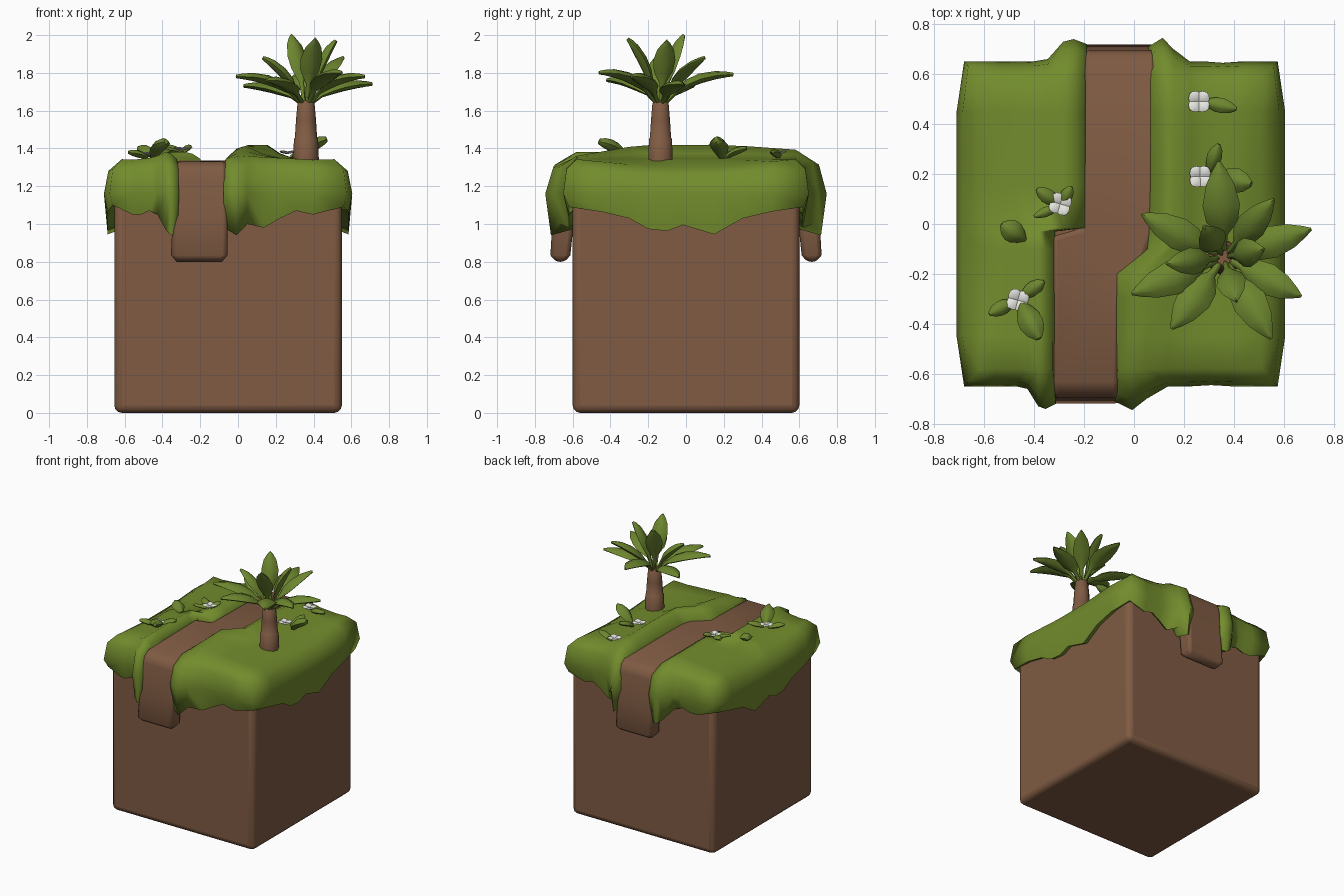
import bpy, bmesh, math
from mathutils import Vector

if "Cube" in bpy.data.objects:
    bpy.data.objects.remove(bpy.data.objects["Cube"])


def mat(name, c):
    m = bpy.data.materials.new(name)
    m.diffuse_color = (*c, 1)
    m.use_nodes = True
    m.node_tree.nodes["Principled BSDF"].inputs["Base Color"].default_value = m.diffuse_color
    return m


GRASS = mat("grass green", (0.17, 0.262, 0.026))
DIRT = mat("dirt brown", (0.215, 0.105, 0.056))
LEAF = mat("leaf green", (0.15, 0.235, 0.028))
WHITE = mat("petal white", (0.8, 0.8, 0.76))


def finish(bm, name, material, angle=45, bevel=0):
    bmesh.ops.recalc_face_normals(bm, faces=bm.faces)
    me = bpy.data.meshes.new(name)
    bm.to_mesh(me)
    bm.free()
    me.materials.append(material)
    ob = bpy.data.objects.new(name, me)
    bpy.context.collection.objects.link(ob)
    bpy.ops.object.select_all(action='DESELECT')
    ob.select_set(True)
    bpy.context.view_layer.objects.active = ob
    if bevel:
        b = ob.modifiers.new("round", 'BEVEL')
        b.width, b.segments, b.limit_method = bevel, 3, 'ANGLE'
        b.angle_limit = math.radians(50)
    bpy.ops.object.shade_smooth_by_angle(angle=math.radians(angle))
    return ob


def loft(bm, rings):
    """Skin closed rings of points and cap both ends."""
    rs = [[bm.verts.new(p) for p in r] for r in rings]
    n = len(rs[0])
    for a, b in zip(rs, rs[1:]):
        for i in range(n):
            bm.faces.new((a[i], a[(i + 1) % n], b[(i + 1) % n], b[i]))
    bm.faces.new(rs[0])
    bm.faces.new(rs[-1])


def interp(t, table):
    for (a, va), (b, vb) in zip(table, table[1:]):
        if t <= b:
            return va + (vb - va) * max(0, (t - a) / (b - a))
    return table[-1][1]


# dirt block
bm = bmesh.new()
loft(bm, [[(x, y, z) for x, y in ((-.655, -.6), (.55, -.6), (.55, .6), (-.655, .6))]
          for z in (0, 1.25)])
finish(bm, "dirt_block", DIRT, 60, 0.04)

# path draped over the block: left (x, y), right (x, y), top z, under y, under z
path = [(-.325, -.69, -.085, -.69, .80, -.64, .80),
        (-.355, -.718, -.055, -.718, .835, -.612, .835),
        (-.345, -.705, -.055, -.705, 1.05, -.59, 1.05),
        (-.33, -.695, -.06, -.695, 1.25, -.58, 1.15),
        (-.325, -.68, -.06, -.68, 1.30, -.57, 1.19),
        (-.325, -.63, -.06, -.63, 1.33, -.55, 1.2),
        (-.33, -.05, -.05, -.23, 1.335, None, 1.2),
        (-.22, -.02, .03, -.18, 1.335, None, 1.2),
        (-.21, .06, .08, -.04, 1.335, None, 1.2),
        (-.20, .63, .09, .63, 1.33, .55, 1.2),
        (-.20, .68, .09, .68, 1.30, .57, 1.19),
        (-.20, .695, .09, .695, 1.25, .58, 1.15),
        (-.205, .705, .095, .705, 1.05, .59, 1.05),
        (-.21, .718, .10, .718, .835, .612, .835),
        (-.18, .69, .07, .69, .80, .64, .80)]
bm = bmesh.new()
loft(bm, [[(lx, ly, z), (rx, ry, z), (rx, uy or ry, uz), (lx, uy or ly, uz)]
          for lx, ly, rx, ry, z, uy, uz in path])
finish(bm, "dirt_path", DIRT, 50, 0.025)

# grass halves: top patch between path and outer side, with a drooping skirt
US = [0, .1, .2, .35, .5, .65, .8, 1]
YS = [-.58, -.45, -.3, -.2, -.1, -.03, -.015, .15, .3, .45, .58]
INNER = {-1: [(-.03, -.325), (-.015, -.2)], 1: [(-.2, -.065), (-.1, .06), (.1, .07)]}
OUTER = {-1: -.615, 1: .51}
END_DROP = {-1: [.95, .94, .97, 1.05, 1.07, 1.05, 1.05, 1.10],
            1: [.98, .94, 1.0, .98, 1.03, 1.07, 1.05, 1.09]}
END_OUT = {-1: [.72, .74, .73, .66, .65, .65, .65, .65], 1: [.71, .745, .70, .65, .65, .645, .65, .65]}
SIDE_DROP = [(0, 1.0), (.15, .945), (.3, 1.03), (.6, 1.10)]


def inner(s, y):
    return interp(y, INNER[s])


def height(s, u, y):
    ridge = interp(u, [(0, 0), (.1, .75), (.2, 1), (.35, .35), (.5, 0)])
    base = interp(u, [(0, 1.345), (.5, 1.35), (.8, 1.34), (1, 1.30 + .1 * max(0, abs(y) - .15))])
    if s > 0:
        amp = interp(y, [(-.6, .01), (-.25, .07), (.25, .07), (.6, .045)])
    else:
        amp = .035
    return base + amp * ridge


def ground(x, y):
    s = -1 if x < -.1 else 1
    return height(s, (x - inner(s, y)) / (OUTER[s] - inner(s, y)), y)


def grass(s, name):
    bm = bmesh.new()
    g = {}
    nu, ny = len(US) - 1, len(YS) - 1
    for j, y in enumerate(YS):
        for i, u in enumerate(US):
            xi = inner(s, y)
            g[i, j] = bm.verts.new((xi + (OUTER[s] - xi) * u, y, height(s, u, y)))
    for j in range(ny):
        for i in range(nu):
            bm.faces.new((g[i, j], g[i + 1, j], g[i + 1, j + 1], g[i, j + 1]))
    loop = ([(i, 0) for i in range(nu)] + [(nu, j) for j in range(ny)]
            + [(i, ny) for i in range(nu, 0, -1)] + [(0, j) for j in range(ny, 0, -1)])
    rings = [[g[k] for k in loop], [], [], [], []]
    for i, j in loop:
        x, y, z = g[i, j].co
        end = j in (0, ny)
        sy = (-1 if j == 0 else 1) if end else 0
        if end:
            drop, out = END_DROP[s][i], END_OUT[s][i]
        elif i == nu:
            drop, out = interp(abs(y), SIDE_DROP), 0
        else:
            drop, out = 1.2, 0
        full = x
        if i == nu:
            full = x + s * (.095 if not end else .065)
        elif i == 0:
            full = x - s * .012
        fy = sy * out if end else y
        mid = 1.19 if (end or i == nu) else 1.27
        low = x + (s * .075 if i == nu and not end else (full - x) * .75)
        yl = sy * max(.62, out - .03) if end else y
        pts = [(x + (full - x) * .75, y + (fy - y) * .75, z * .65 + mid * .35),
               (full, fy, mid - .03), (low, yl, drop),
               (x + (-s * .03 if i == nu else 0), sy * .57 if end else y, drop + .04)]
        for r, p in zip(rings[1:], pts):
            r.append(bm.verts.new(p))
    n = len(loop)
    for a, b in zip(rings, rings[1:]):
        for k in range(n):
            bm.faces.new((a[k], a[(k + 1) % n], b[(k + 1) % n], b[k]))
    finish(bm, name, GRASS, 80)


grass(-1, "grass_left")
grass(1, "grass_right")


# pointed leaf following a bent centre line
SHAPE = [(0, .16), (.25, .25), (.42, .85), (.6, 1), (.8, .75), (.93, .36), (1, .08)]
BLOB = [(0, .3), (.2, .65), (.45, .95), (.65, 1), (.85, .75), (1, .25)]


def leaf(bm, base, tip, width, thick, lift=.8, shape=SHAPE):
    a, c = Vector(base), Vector(tip)
    d = c - a
    b = a + Vector((d.x * .35, d.y * .35, d.z * lift))
    side = Vector((-d.y, d.x, 0)).normalized()
    rings = []
    for t, w in shape:
        p = a * (1 - t) ** 2 + b * 2 * t * (1 - t) + c * t * t
        tan = ((b - a) * (1 - t) + (c - b) * t).normalized()
        up = tan.cross(side).normalized()
        if up.z < 0:
            up = -up
        s, h = side * width / 2 * w, up * thick / 2 * (w * .7 + .3)
        rings.append([p + s, p + s * .5 + h * .75, p + h, p - s * .5 + h * .75,
                      p - s, p - s * .5 - h * .6, p - h * .8, p + s * .5 - h * .6])
    loft(bm, rings)


# palm trunk
bm = bmesh.new()
loft(bm, [[(.36 + r * math.cos(k * math.pi / 5), -.135 + r * math.sin(k * math.pi / 5), z)
           for k in range(10)]
          for z, r in ((1.25, .068), (1.34, .068), (1.45, .064), (1.455, .059),
                       (1.55, .053), (1.64, .045), (1.655, .03))])
finish(bm, "palm_trunk", DIRT)

# palm crown: lower fan, then upright inner leaves
bm = bmesh.new()
tips = [(.34, .25, 1.79, .15), (.03, .04, 1.73, .13), (-.01, -.28, 1.78, .14),
        (.15, -.42, 1.76, .14), (.55, -.46, 1.80, .14), (.67, -.29, 1.78, .13),
        (.71, -.02, 1.74, .13), (.56, .10, 1.88, .12), (.13, -.16, 1.88, .11),
        (.28, -.01, 2.0, .12), (.41, -.31, 1.98, .12), (.52, -.10, 1.97, .12)]
for x, y, z, w in tips:
    d = Vector((x - .36, y + .135, 0)).normalized() * .018
    leaf(bm, (.36 + d.x, -.135 + d.y, 1.63), (x, y, z), w, .058, 1.05 if z < 1.85 else .7)
finish(bm, "palm_leaves", LEAF)

# small ground leaves: base x, y, tip x, y, rise, width
bm = bmesh.new()
for x, y, tx, ty, h, w in [
        (-.30, .08, -.39, .14, .03, .06), (-.29, .08, -.25, .15, .03, .05),
        (-.30, .07, -.40, .03, .02, .04), (-.44, -.06, -.53, .0, .04, .09),
        (-.45, -.32, -.38, -.46, .08, .10), (-.48, -.31, -.58, -.36, .03, .06),
        (-.45, -.29, -.36, -.23, .03, .06), (.28, .49, .41, .46, .03, .06),
        (.30, .21, .34, .32, .05, .06), (.33, .19, .47, .16, .10, .10)]:
    z = ground(x, y)
    leaf(bm, (x, y, z), (tx, ty, z + h), w, w * .7, .7, BLOB)
finish(bm, "ground_leaves", LEAF, 60)

# four white flowers with four petals
bm = bmesh.new()
for x, y in ((-.295, .08), (-.465, -.305), (.26, .49), (.265, .19)):
    z = ground(x, y) + .015
    for k in range(4):
        a = k * math.tau / 4 + x * 9
        leaf(bm, (x, y, z), (x + .048 * math.cos(a), y + .048 * math.sin(a), z + .012),
             .054, .014, .5, BLOB)
finish(bm, "flowers", WHITE, 60)
